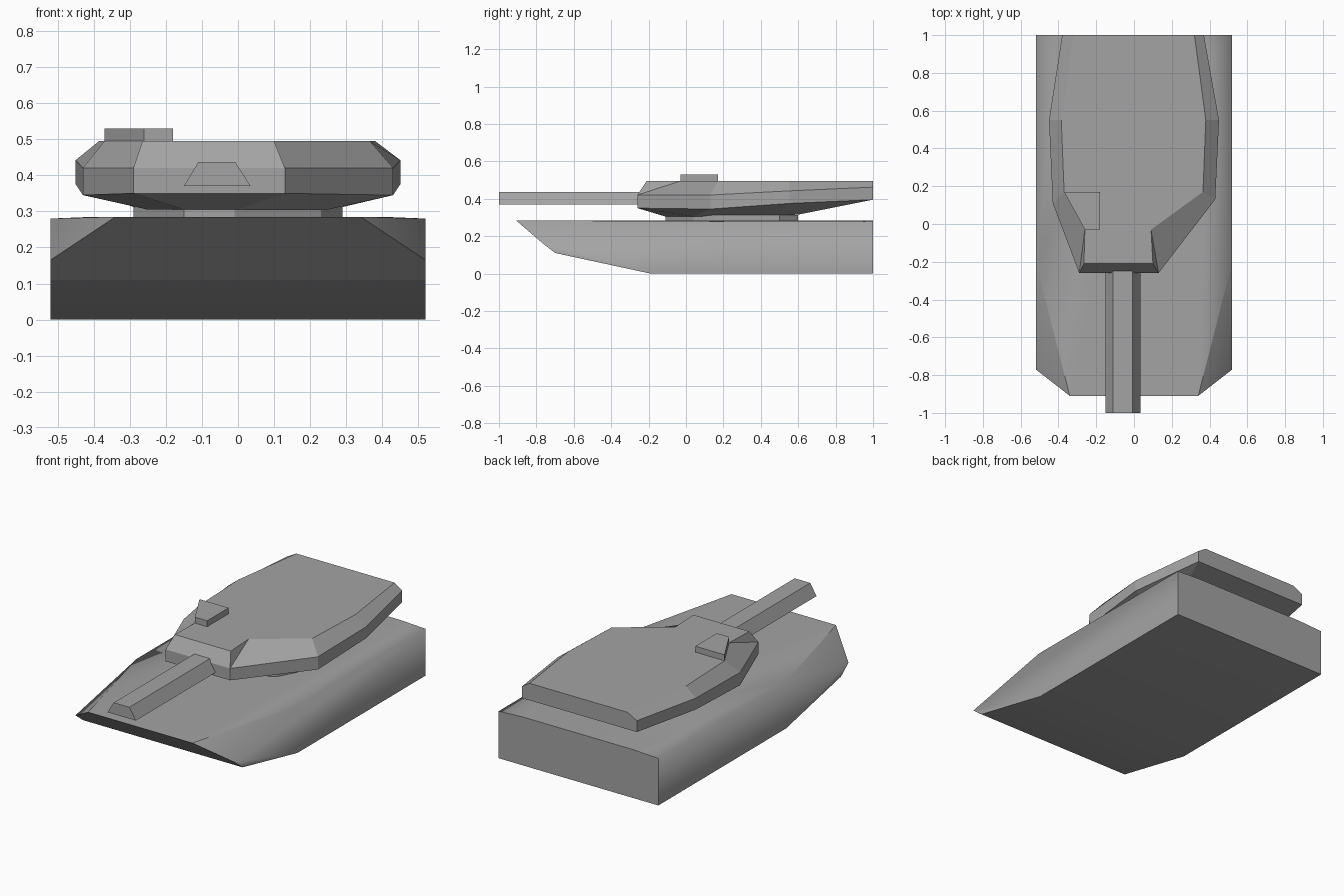
import bpy, bmesh, math

old = bpy.data.objects.get("Cube")
if old:
    bpy.data.objects.remove(old, do_unlink=True)

grey = bpy.data.materials.new("armour_grey")
grey.use_nodes = True
COLOUR = (0.37, 0.37, 0.37, 1)
grey.diffuse_color = COLOUR
grey.node_tree.nodes["Principled BSDF"].inputs["Base Color"].default_value = COLOUR


def build(name, polygons, soft_edge=None):
    """Join point polygons into one closed mesh; soft_edge(edge) picks smoothed edges."""
    bm = bmesh.new()
    shared = {}
    for poly in polygons:
        corners = []
        for p in poly:
            key = tuple(round(c, 4) for c in p)
            if key not in shared:
                shared[key] = bm.verts.new(key)
            if shared[key] not in corners:
                corners.append(shared[key])
        if len(corners) > 2:
            bm.faces.new(corners)
    bmesh.ops.recalc_face_normals(bm, faces=bm.faces)
    if soft_edge:
        for f in bm.faces:
            f.smooth = True
        for e in bm.edges:
            e.smooth = soft_edge(e) or e.calc_face_angle(0) < math.radians(15)
    mesh = bpy.data.meshes.new(name)
    bm.to_mesh(mesh)
    bm.free()
    mesh.materials.append(grey)
    obj = bpy.data.objects.new(name, mesh)
    bpy.context.collection.objects.link(obj)
    return obj


def loft(name, loops):
    """Skin matching closed loops and cap both ends."""
    polys = [loops[0], loops[-1]]
    for a, b in zip(loops, loops[1:]):
        for i in range(len(a)):
            j = (i + 1) % len(a)
            polys.append([a[i], a[j], b[j], b[i]])
    return build(name, polys)


def prism(name, outline, low, high):
    return loft(name, [[(x, y, z) for x, y in outline] for z in (low, high)])


# Hull: one half described by named corners, then mirrored
W = 0.52
tail, belly, chin = (W, 1, 0), (W, -0.19, 0), (W, -0.70, 0.11)
cheek, nose, apex = (W, -0.77, 0.165), (0.34, -0.91, 0.285), (W, -0.20, 0.28)
corner, deck, rim = (W, 1, 0.277), (0.40, 0.88, 0.285), (0.36, 1, 0.285)


def mid(p):
    return (0, p[1], p[2])


half = [
    [tail, belly, chin, cheek, apex, corner],
    [cheek, nose, apex],
    [mid(nose), nose, apex, deck, mid(deck)],
    [apex, corner, deck],
    [deck, corner, rim],
    [mid(deck), deck, rim, mid(rim)],
    [mid(chin), chin, cheek, nose, mid(nose)],
    [mid(belly), belly, chin, mid(chin)],
    [mid(tail), tail, belly, mid(belly)],
    [mid(tail), tail, corner, rim, mid(rim)],
]
mirrored = [[(-x, y, z) for x, y, z in poly] for poly in half]


def upper_side(e):
    m = (e.verts[0].co + e.verts[1].co) / 2
    return abs(m.x) > 0.5 and m.z > 0.2


build("hull", half + mirrored, upper_side)

# Turret ring
prism("turret_ring", [(-0.15, -0.11), (-0.01, -0.11), (0.23, 0.04), (0.29, 0.15),
                      (0.29, 0.50), (0.20, 0.60), (-0.20, 0.60), (-0.29, 0.50),
                      (-0.29, 0.15), (-0.23, 0.04)], 0.28, 0.312)

# Turret: underside, lower belt, upper belt and roof, front to rear on each side
right = [(-0.29, -0.26), (-0.29, -0.26), (-0.43, 0.11), (-0.45, 0.55), (-0.38, 1)]
left = [(0.13, -0.26), (0.13, -0.26), (0.43, 0.13), (0.45, 0.55), (0.37, 1)]
belt = right + left[::-1]


def heights(outline, zs):
    return [(x, y, z) for (x, y), z in zip(outline, zs + zs[::-1])]


under = [(-0.15, -0.11), (-0.15, -0.11), (-0.25, 0.04), (-0.29, 0.50), (-0.23, 0.60),
         (0.23, 0.60), (0.29, 0.50), (0.25, 0.04), (0, -0.11), (0, -0.11)]
roof = [(-0.265, -0.21), (-0.26, -0.03), (-0.37, 0.17), (-0.385, 0.55), (-0.32, 1),
        (0.32, 1), (0.38, 0.55), (0.365, 0.17), (0.09, -0.03), (0.10, -0.21)]
loft("turret", [
    heights(under, [0.305, 0.305, 0.305, 0.312, 0.315]),
    heights(belt, [0.35, 0.35, 0.345, 0.375, 0.395]),
    heights(belt, [0.42, 0.42, 0.42, 0.442, 0.462]),
    heights(roof, [0.495] * 5),
])

# Hatch block on the roof edge
prism("hatch", [(-0.26, -0.03), (-0.18, -0.03), (-0.18, 0.17), (-0.37, 0.17)], 0.485, 0.53)

# Gun barrel: trapezoid bar
section = [(-0.15, 0.37), (0.035, 0.37), (-0.008, 0.437), (-0.11, 0.437)]
loft("gun_barrel", [[(x, y, z) for x, z in section] for y in (-1, -0.22)])
